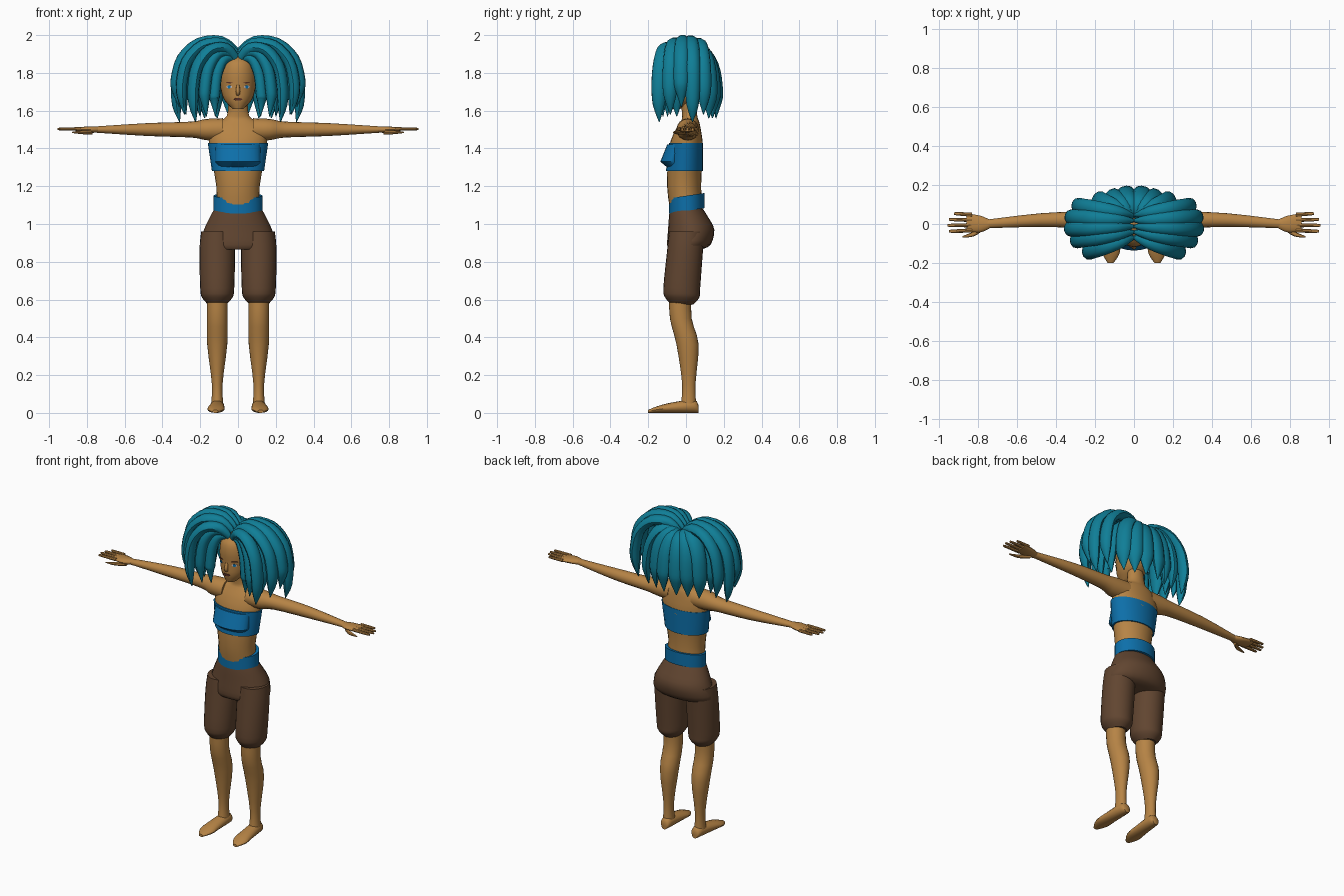
import bpy
import bmesh
import math
from mathutils import Vector

if "Cube" in bpy.data.objects:
    bpy.data.objects.remove(bpy.data.objects["Cube"], do_unlink=True)


def material(name, red, green, blue):
    colour = (red, green, blue, 1)
    mat = bpy.data.materials.new(name)
    mat.use_nodes = True
    mat.diffuse_color = colour
    shader = next(node for node in mat.node_tree.nodes if node.type == "BSDF_PRINCIPLED")
    shader.inputs["Base Color"].default_value = colour
    return mat


SKIN = material("warm skin", .47, .23, .06)
HAIR = material("teal hair", .005, .21, .31)
CLOTH = material("blue cloth", .004, .16, .4)
BROWN = material("brown shorts", .12, .06, .03)
DARK = material("dark lips", .1, .03, .02)
WHITE = material("eye white", .6, .5, .5)

RIGHTWARD, BACKWARD, UPWARD = Vector((1, 0, 0)), Vector((0, 1, 0)), Vector((0, 0, 1))


def smooth_rows(rows, steps):
    """Catmull-Rom interpolation through section rows."""
    rows = [Vector(row) for row in rows]
    padded = [rows[0]] + rows + [rows[-1]]
    result = []
    for before, start, end, after in zip(padded, padded[1:], padded[2:], padded[3:]):
        for step in range(steps):
            t = step / steps
            bend = (end - before) * t * (1 - t) ** 2 - (after - start) * t * t * (1 - t)
            blend = t * t * (3 - 2 * t)
            result.append(start.lerp(end, blend) + bend / 2)
    return result + [rows[-1]]


def loft(name, mat, rows, across, axis=None, sides=16, steps=3):
    """Sweep ellipses; each row is x, y, z, radius along across, other radius."""
    rows = smooth_rows(rows, steps)
    centres = [Vector(row[:3]) for row in rows]
    bm = bmesh.new()
    rings = []
    for index, (centre, row) in enumerate(zip(centres, rows)):
        ahead = centres[min(index + 1, len(rows) - 1)]
        behind = centres[max(index - 1, 0)]
        tangent = (axis or ahead - behind).normalized()
        first = (across - tangent * across.dot(tangent)).normalized()
        second = tangent.cross(first)
        ring = []
        for corner in range(sides):
            angle = math.tau * corner / sides
            offset = first * math.cos(angle) * row[3] + second * math.sin(angle) * row[4]
            ring.append(bm.verts.new(centre + offset))
        rings.append(ring)
    for lower, upper in zip(rings, rings[1:]):
        for corner in range(sides):
            following = (corner + 1) % sides
            bm.faces.new((lower[corner], lower[following], upper[following], upper[corner]))
    bm.faces.new(reversed(rings[0]))
    bm.faces.new(rings[-1])
    bmesh.ops.recalc_face_normals(bm, faces=bm.faces)
    mesh = bpy.data.meshes.new(name)
    bm.to_mesh(mesh)
    bm.free()
    mesh.materials.append(mat)
    obj = bpy.data.objects.new(name, mesh)
    bpy.context.collection.objects.link(obj)
    return obj


def column(name, mat, rows, x=0, steps=3, axis=UPWARD):
    """Upright body part; each row is height, front y, back y, half width."""
    sections = [(x, (front + back) / 2, height, width, (back - front) / 2)
                for height, front, back, width in rows]
    return loft(name, mat, sections, RIGHTWARD, axis, 24, steps)


def reach(name, mat, sign, rows, height, sides=16):
    """Sideways part; each row is distance out, y, y radius, z radius."""
    sections = [(sign * out, y, height, wide, thick) for out, y, wide, thick in rows]
    return loft(name, mat, sections, BACKWARD, RIGHTWARD, sides)


# Torso, neck and clothing bands
column("torso", SKIN, [
    (1.05, -.08, .09, .12), (1.2, -.1, .08, .115), (1.4, -.09, .09, .15),
    (1.49, -.06, .08, .15), (1.54, -.03, .07, .11), (1.57, -.02, .06, .06),
    (1.66, -.03, .05, .05)])
column("chest_band", CLOTH, [(1.28, -.106, .09, .138), (1.43, -.09, .09, .16)], steps=1)
column("chest_front", CLOTH, [
    (1.3, -.1, 0, .1), (1.33, -.136, 0, .12), (1.42, -.1, 0, .12)], steps=1)
column("waist_band", CLOTH, [(1.07, -.09, .1, .13), (1.15, -.09, .1, .13)],
       steps=1, axis=Vector((0, -.15, 1)))

# Head and face
head = column("head", SKIN, [
    (1.61, -.1, -.03, .03), (1.66, -.115, .06, .075), (1.73, -.115, .1, .094),
    (1.8, -.117, .1, .096), (1.86, -.1, .09, .08), (1.9, -.04, .04, .03)])
loft("nose", SKIN, [(0, -.11, 1.735, .008, .008), (0, -.12, 1.7, .012, .012),
                    (0, -.11, 1.685, .01, .008)], RIGHTWARD, sides=10)


def face_plate(name, mat, x, height, half_width, half_height, lift):
    """Thin oval resting on the face."""
    _, spot, normal, _ = head.ray_cast((x, -1, height), BACKWARD)
    sections = [(*(spot + normal * depth), half_width, half_height)
                for depth in (-.004, lift)]
    loft(name, mat, sections, RIGHTWARD, sides=12, steps=1)


face_plate("mouth", DARK, 0, 1.66, .024, .007, .003)

# Upper part of the shorts
column("shorts_hips", BROWN, [
    (1.08, -.085, .09, .125), (1.04, -.09, .115, .147), (.97, -.095, .15, .18),
    (.89, -.1, .13, .2), (.865, -.09, .08, .17)])


def hair_lock(side, sign, label, end_x, end_y, top, tip, width):
    """Pointed lock arching from the parting out and down to its tip."""
    # Each row: share of reach, height, share of width, thickness
    arch = [(0, top - .07, .3, .02), (.25, top - .02, .8, .03), (.62, top - .03, 1, .03),
            (.9, top - .11, 1, .03), (1, top - .22, 1, .03), (1, tip + .09, .8, .025),
            (.95, tip, .05, .002)]
    start_y = end_y / 2 if end_y < .1 else .03
    sections = [(sign * (.01 + end_x * share), start_y + (end_y - start_y) * share,
                 height, width * wide, thick) for share, height, wide, thick in arch]
    across = Vector((sign * (start_y - end_y), end_x, 0))
    loft(f"{side}_{label}", HAIR, sections, across, sides=10)


for side, sign in (("left", 1), ("right", -1)):
    # Puffed shorts leg, lower leg and foot
    column(side + "_shorts_leg", BROWN, [
        (.96, -.09, .1, .085), (.86, -.1, .09, .094), (.66, -.12, .075, .09),
        (.61, -.11, .07, .08), (.575, -.08, .04, .05)], x=sign * .11)
    column(side + "_leg", SKIN, [
        (.64, -.09, .03, .055), (.5, -.085, .03, .055), (.36, -.05, .067, .053),
        (.15, -.02, .05, .028), (.03, -.03, .055, .034)], x=sign * .11)
    foot = [(.066, .02, .02), (.04, .034, .035), (-.08, .043, .027),
            (-.15, .044, .018), (-.2, .015, .008)]
    loft(side + "_foot", SKIN, [
        (sign * (.11 - y / 20), y, half_height, half_width, half_height)
        for y, half_width, half_height in foot], RIGHTWARD, -BACKWARD)

    # Arm, palm, fingers and thumb
    reach(side + "_arm", SKIN, sign, [
        (.08, .01, .06, .06), (.17, .01, .058, .056), (.25, .02, .045, .042),
        (.48, .02, .035, .034), (.76, 0, .022, .016)], 1.5)
    reach(side + "_palm", SKIN, sign, [
        (.74, 0, .023, .016), (.79, 0, .043, .017), (.86, .01, .045, .01)], 1.5)
    for place, finger in enumerate(("index", "middle", "ring", "little")):
        y = .03 * place - .037
        end = .955 - .008 * abs(place - 1) ** 2
        reach(f"{side}_{finger}_finger", SKIN, sign, [
            (.83, y * .9, .011, .01), (end - .01, y, .008, .007), (end, y, .003, .003)],
            1.503, 8)
    reach(side + "_thumb", SKIN, sign, [
        (.77, -.015, .014, .012), (.82, -.05, .013, .01), (.88, -.066, .004, .003)],
        1.485, 8)

    # Eyes and brows
    eye = sign * .046
    face_plate(side + "_eye_white", WHITE, eye, 1.726, .017, .008, .001)
    face_plate(side + "_iris", CLOTH, eye, 1.726, .009, .009, .003)
    face_plate(side + "_brow", DARK, eye, 1.748, .02, .003, .002)

    # Side locks follow a rounded outline from front to back
    for n in range(5):
        y = .06 * n - .145
        x = .32 - 4.5 * y * y
        hair_lock(side, sign, f"side_lock_{n}", x, y, 1.86 + x * .4,
                  1.54 + .04 * (n % 3), .04)
    # Back locks fan toward the nape
    for n in range(3):
        hair_lock(side, sign, f"back_lock_{n}", .175 - .07 * n, .125 + .02 * n,
                  1.94 - .01 * n, 1.56, .047)
    # Shorter locks frame the face and fill the inside
    for n in range(2):
        hair_lock(side, sign, f"fringe_lock_{n}", .115 + .05 * n, -.1 - .025 * n,
                  1.9 + .03 * n, 1.57, .033)
        hair_lock(side, sign, f"inner_lock_{n}", .2, .09 * n - .05, 1.93, 1.57, .042)

# Smooth shading with crisp rims
bpy.ops.object.select_all(action="DESELECT")
for obj in bpy.context.collection.objects:
    if obj.type == "MESH":
        obj.select_set(True)
        bpy.context.view_layer.objects.active = obj
bpy.ops.object.shade_smooth_by_angle(angle=math.radians(40))
